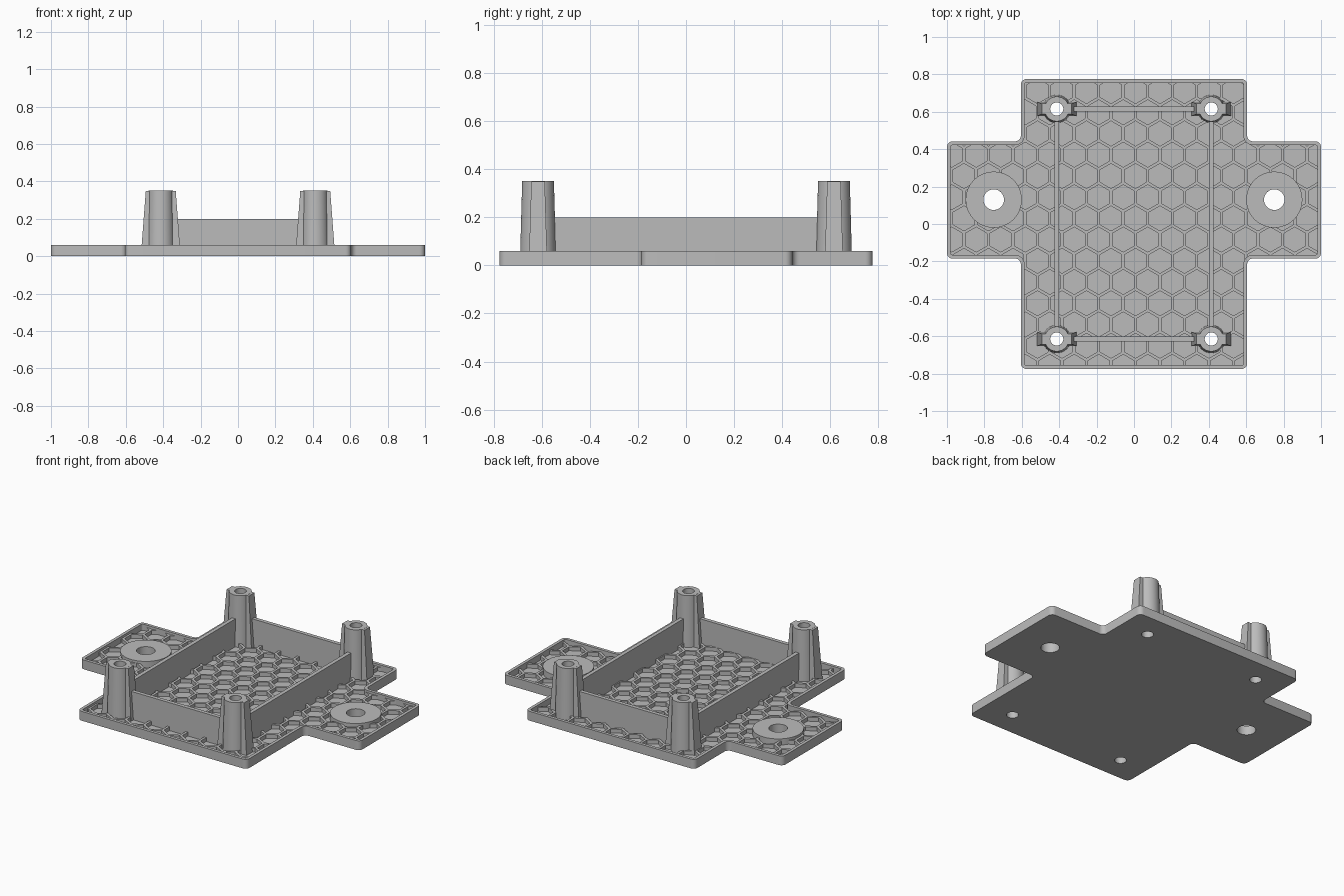
import bpy, bmesh, math
from mathutils import Vector

if "Cube" in bpy.data.objects:
    bpy.data.objects.remove(bpy.data.objects["Cube"])

RIM_Z, RIB_Z, FLOOR_Z = 0.06, 0.045, 0.02
POSTS = [(sx * 0.413, sy * 0.615) for sx in (-1, 1) for sy in (-1, 1)]
BOSSES = [(-0.75, 0.13), (0.75, 0.13)]

grey = bpy.data.materials.new("plain grey")
grey.diffuse_color = (0.5, 0.5, 0.5, 1)
grey.use_nodes = True
grey.node_tree.nodes["Principled BSDF"].inputs["Base Color"].default_value = grey.diffuse_color


def finish(name, bm):
    bmesh.ops.recalc_face_normals(bm, faces=bm.faces)
    mesh = bpy.data.meshes.new(name)
    bm.to_mesh(mesh)
    bm.free()
    mesh.materials.append(grey)
    ob = bpy.data.objects.new(name, mesh)
    bpy.context.collection.objects.link(ob)
    return ob


def add_prism(bm, pts, z0, z1):
    low = [bm.verts.new((x, y, z0)) for x, y in pts]
    top = [bm.verts.new((x, y, z1)) for x, y in pts]
    bm.faces.new(low[::-1])
    bm.faces.new(top)
    n = len(pts)
    for i in range(n):
        j = (i + 1) % n
        bm.faces.new((low[i], low[j], top[j], top[i]))


def prism(name, pts, z0, z1):
    bm = bmesh.new()
    add_prism(bm, pts, z0, z1)
    return finish(name, bm)


def circle(x, y, r, n, turn=0.0):
    return [(x + r * math.cos(turn + 2 * math.pi * i / n),
             y + r * math.sin(turn + 2 * math.pi * i / n)) for i in range(n)]


def tube(name, x, y, profile, n=48):
    """Closed (radius, height) profile turned around a vertical axis."""
    bm = bmesh.new()
    rings = [[bm.verts.new((px, py, z)) for px, py in circle(x, y, r, n)]
             for r, z in profile]
    for k, a in enumerate(rings):
        b = rings[(k + 1) % len(rings)]
        for i in range(n):
            j = (i + 1) % n
            bm.faces.new((a[i], a[j], b[j], b[i]))
    return finish(name, bm)


def tapered_box(name, low, top, z0, z1):
    """low and top are (x0, x1, y0, y1) rectangles."""
    bm = bmesh.new()
    bmesh.ops.create_cube(bm, size=2)
    for v in bm.verts:
        r, z = (top, z1) if v.co.z > 0 else (low, z0)
        v.co = (r[v.co.x > 0], r[2 + (v.co.y > 0)], z)
    return finish(name, bm)


def outline(d):
    """Cross-shaped plate outline, inset by d, with rounded corners."""
    a, w, h, y0, y1 = 1 - d, 0.605 - d, 0.775 - d, -0.185 + d, 0.442 - d
    right = [(w, -h), (w, y0), (a, y0), (a, y1), (w, y1), (w, h)]
    corners = [Vector(p) for p in right + [(-x, y) for x, y in right[::-1]]]
    pts = []
    for i, p in enumerate(corners):
        t1 = (corners[i - 1] - p).normalized()
        t2 = (corners[(i + 1) % len(corners)] - p).normalized()
        concave = (-t1).cross(t2) < 0
        r = 0.03 + d * (1 if concave else -1)
        c = p + (t1 + t2) * r
        for k in range(7):
            ang = k / 6 * math.pi / 2
            pts.append(tuple(c - t2 * r * math.cos(ang) - t1 * r * math.sin(ang)))
    return pts


def cut(ob, cutter):
    mod = ob.modifiers.new("cut", 'BOOLEAN')
    mod.operation, mod.solver, mod.object = 'DIFFERENCE', 'EXACT', cutter
    bpy.context.view_layer.objects.active = ob
    bpy.ops.object.modifier_apply(modifier=mod.name)
    cutter.hide_render = True
    cutter.hide_set(True)


# screw hole cutter
bm = bmesh.new()
for x, y in POSTS:
    add_prism(bm, circle(x, y, 0.035, 48), -0.1, 0.2)
for x, y in BOSSES:
    add_prism(bm, circle(x, y, 0.055, 48), -0.1, 0.2)
holes = finish("hole_cutter", bm)

# base tray with raised rim
tray = prism("base_tray", outline(0), 0, RIM_Z)
cut(tray, prism("pocket_cutter", outline(0.02), FLOOR_Z, 0.2))
cut(tray, holes)

# honeycomb ribs on the floor
P = 0.131
bm = bmesh.new()
for row in range(-8, 9):
    for col in range(-9, 10):
        x = 0.008 + (col + 0.5 * (row % 2)) * P
        y = 0.03 + row * P * 0.866
        add_prism(bm, circle(x, y, (P - 0.016) / math.sqrt(3), 6, math.pi / 6), -0.05, 0.15)
cells = finish("cell_cutter", bm)
ribs = prism("honeycomb_ribs", outline(0.02), FLOOR_Z - 0.002, RIB_Z)
cut(ribs, cells)
cut(ribs, holes)

# mounting bosses on the side arms
smooth = [tray]
for x, y in BOSSES:
    smooth.append(tube("arm_boss", x, y, [(0.15, FLOOR_Z), (0.15, RIM_Z),
                                          (0.055, RIM_Z), (0.055, FLOOR_Z)], 64))

# corner posts with side fins
for x, y in POSTS:
    smooth.append(tube("corner_post", x, y, [(0.075, FLOOR_Z), (0.066, 0.35),
                                             (0.035, 0.35), (0.035, FLOOR_Z)]))
    for s in (-1, 1):
        def rect(reach, half):
            return (*sorted((x + s * 0.045, x + s * reach)), y - half, y + half)
        tapered_box("post_fin", rect(0.105, 0.038), rect(0.08, 0.028), FLOOR_Z, 0.3495)

# frame walls between the posts
T = 0.0125
for s in (-1, 1):
    side = (s * 0.413 - T, s * 0.413 + T, -0.565, 0.565)
    end = (-0.36, 0.36, s * 0.615 - T, s * 0.615 + T)
    tapered_box("side_wall", side, side, FLOOR_Z, 0.2)
    tapered_box("end_wall", end, end, FLOOR_Z, 0.2)

# smooth shading on round parts
bpy.ops.object.select_all(action='DESELECT')
for ob in smooth:
    ob.select_set(True)
bpy.context.view_layer.objects.active = tray
bpy.ops.object.shade_smooth_by_angle(angle=math.radians(30))
